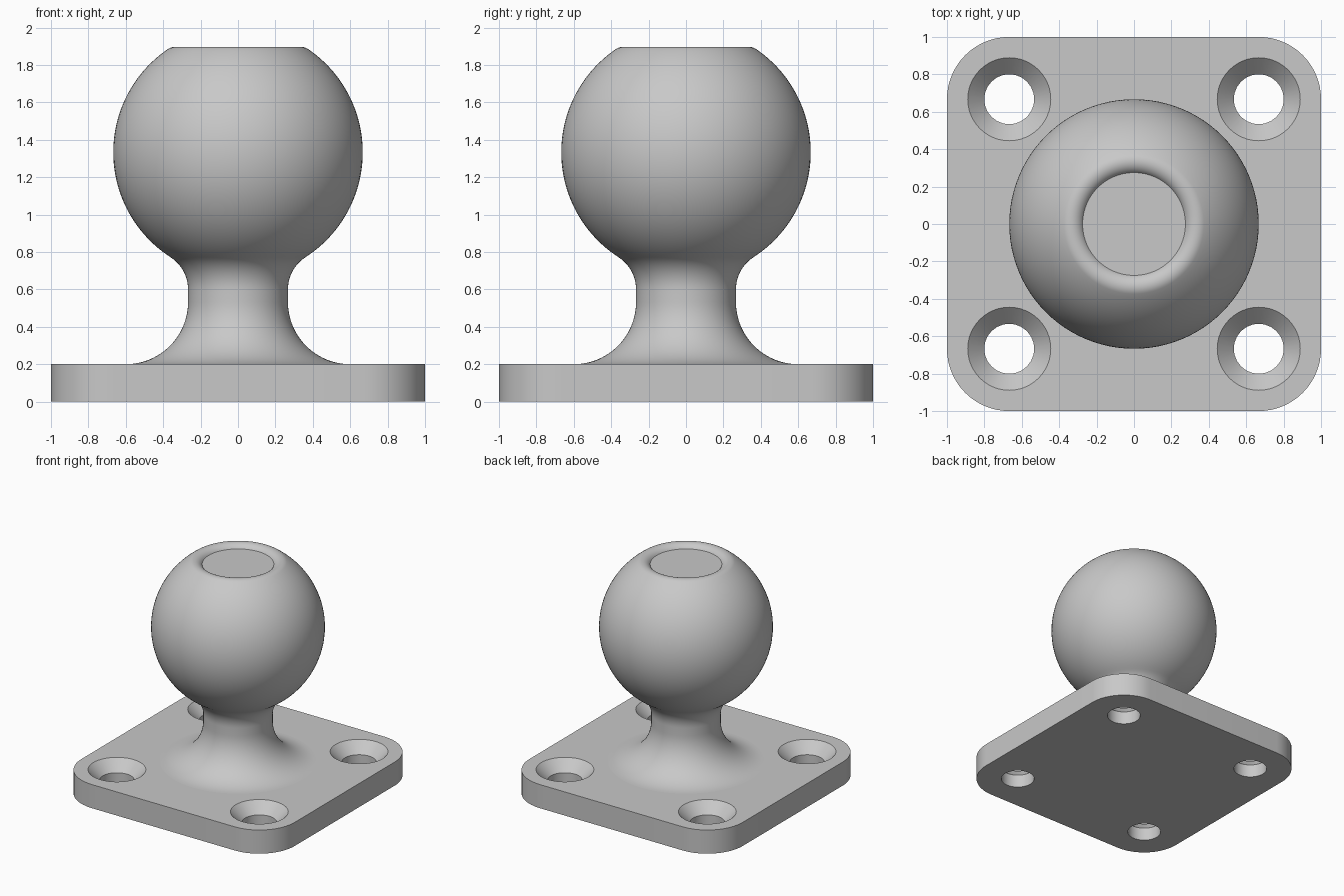
import bpy, bmesh
from math import sin, cos, pi, radians, atan2, hypot, sqrt

old = bpy.data.objects.get("Cube")
if old:
    bpy.data.objects.remove(old)

grey = bpy.data.materials.new("plain grey")
grey.use_nodes = True
COLOUR = (0.58, 0.58, 0.58, 1)
grey.diffuse_color = COLOUR
grey.node_tree.nodes["Principled BSDF"].inputs["Base Color"].default_value = COLOUR


def make_object(name, bm):
    bmesh.ops.recalc_face_normals(bm, faces=bm.faces)
    mesh = bpy.data.meshes.new(name)
    bm.to_mesh(mesh)
    bm.free()
    mesh.materials.append(grey)
    obj = bpy.data.objects.new(name, mesh)
    bpy.context.collection.objects.link(obj)
    return obj


def arc(cx, cy, r, start, end, steps):
    """Points on a circular arc, angles in radians."""
    angles = [start + (end - start) * i / steps for i in range(steps + 1)]
    return [(cx + r * cos(a), cy + r * sin(a)) for a in angles]


def lathe(name, profile, segments):
    """Revolve (radius, z) points, which start and end on the axis."""
    bm = bmesh.new()
    verts = [bm.verts.new((r, 0, z)) for r, z in profile]
    edges = [bm.edges.new(pair) for pair in zip(verts, verts[1:])]
    bmesh.ops.spin(bm, geom=verts + edges, cent=(0, 0, 0), axis=(0, 0, 1),
                   angle=2 * pi, steps=segments)
    bmesh.ops.remove_doubles(bm, verts=bm.verts, dist=0.0002)
    return make_object(name, bm)


def activate(obj):
    bpy.ops.object.select_all(action="DESELECT")
    obj.select_set(True)
    bpy.context.view_layer.objects.active = obj


def smooth(obj):
    activate(obj)
    bpy.ops.object.shade_smooth_by_angle(angle=radians(30))


THICK = 0.2
HOLE = 0.667

# Base plate with rounded corners
bm = bmesh.new()
outline = []
for i, (sx, sy) in enumerate([(1, 1), (-1, 1), (-1, -1), (1, -1)]):
    outline += arc(sx * HOLE, sy * HOLE, 1 - HOLE, i * pi / 2, (i + 1) * pi / 2, 16)
bottom = bm.faces.new([bm.verts.new((x, y, 0)) for x, y in outline])
extruded = bmesh.ops.extrude_face_region(bm, geom=[bottom], use_keep_orig=True)
top = [v for v in extruded["geom"] if isinstance(v, bmesh.types.BMVert)]
bmesh.ops.translate(bm, verts=top, vec=(0, 0, THICK))
plate = make_object("base_plate", bm)

# Four countersunk screw holes
R_HOLE, R_SINK = 0.133, 0.222
SINK = R_SINK - R_HOLE
for sx in (-1, 1):
    for sy in (-1, 1):
        cutter = lathe("hole_cutter", [
            (0, -0.1), (R_HOLE, -0.1), (R_HOLE, THICK - SINK),
            (R_SINK + 0.05, THICK + 0.05), (0, THICK + 0.05)], 48)
        cutter.location = (sx * HOLE, sy * HOLE, 0)
        cutter.hide_render = True
        cut = plate.modifiers.new("screw_hole", "BOOLEAN")
        cut.operation = "DIFFERENCE"
        cut.solver = "EXACT"
        cut.object = cutter
        activate(plate)
        bpy.ops.object.modifier_apply(modifier=cut.name)
        bpy.data.objects.remove(cutter)
smooth(plate)

# Ball on a flared neck, with a shallow dish in the top
BALL_R, BALL_Z = 0.667, 1.333
NECK_R, FLARE, THROAT, THROAT_Z = 0.267, 0.333, 0.204, 0.6
LIP_R, LIP_X = 0.07, 0.335
lip_z = BALL_Z + sqrt((BALL_R - LIP_R) ** 2 - LIP_X ** 2)
throat_angle = atan2(THROAT_Z - BALL_Z, NECK_R + THROAT)
lip_angle = atan2(lip_z - BALL_Z, LIP_X)
dish_angle = pi - atan2(0.036, 0.06)

profile = [(0, 0.1), (NECK_R, 0.1)]
profile += arc(NECK_R + FLARE, THICK + FLARE, FLARE, 1.5 * pi, pi, 24)
profile += arc(NECK_R + THROAT, THROAT_Z, THROAT, pi, pi + throat_angle, 12)
profile += arc(0, BALL_Z, BALL_R, throat_angle, lip_angle, 48)[1:]
profile += arc(LIP_X, lip_z, LIP_R, lip_angle, dish_angle, 12)[1:]
profile.append((0, profile[-1][1]))
smooth(lathe("ball_and_neck", profile, 96))
